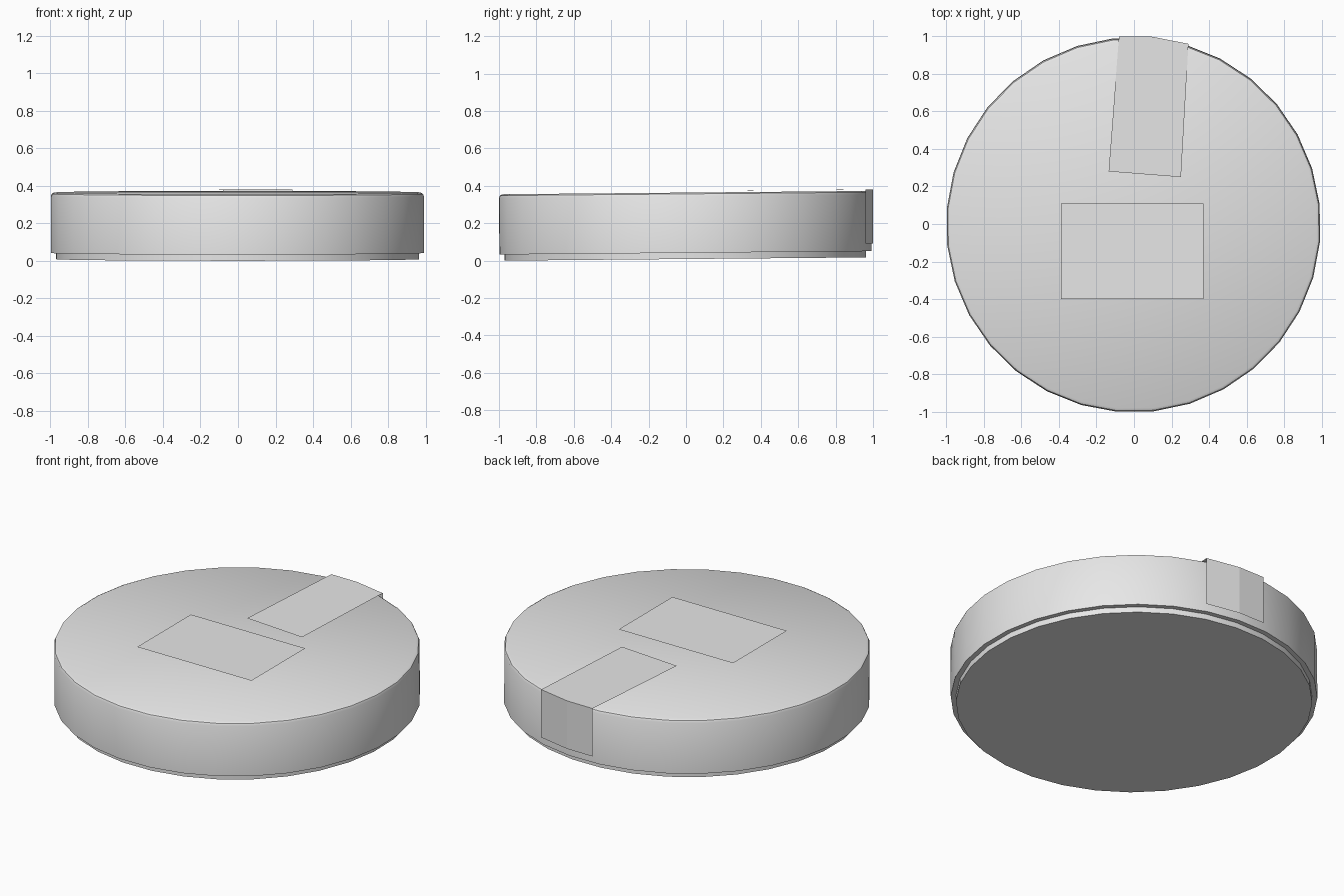
import bpy, bmesh, math
from mathutils import Matrix

cube = bpy.data.objects.get("Cube")
if cube:
    bpy.data.objects.remove(cube, do_unlink=True)

grey = bpy.data.materials.new("light grey")
grey.use_nodes = True
colour = (0.8, 0.8, 0.8, 1)
grey.diffuse_color = colour
grey.node_tree.nodes["Principled BSDF"].inputs["Base Color"].default_value = colour

SIDES = 32
TILT = 0.009


def add_object(name, bm):
    mesh = bpy.data.meshes.new(name)
    bm.to_mesh(mesh)
    bm.free()
    mesh.materials.append(grey)
    obj = bpy.data.objects.new(name, mesh)
    bpy.context.collection.objects.link(obj)
    return obj


def lathe(name, profile, turn):
    """Closed solid made of stacked rings, from (radius, height) pairs."""
    bm = bmesh.new()
    rings = []
    for radius, height in profile:
        angles = [turn + math.tau * i / SIDES for i in range(SIDES)]
        rings.append([bm.verts.new((radius * math.cos(a), radius * math.sin(a), height))
                      for a in angles])
    for low, high in zip(rings, rings[1:]):
        for i in range(SIDES):
            j = (i + 1) % SIDES
            bm.faces.new((low[i], low[j], high[j], high[i]))
    bm.faces.new(rings[0][::-1])
    bm.faces.new(rings[-1])
    return add_object(name, bm)


def sheet(name, polygons):
    """Thin paper sheet made of flat polygons."""
    bm = bmesh.new()
    for points in polygons:
        bm.faces.new([bm.verts.new(p) for p in points])
    bmesh.ops.remove_doubles(bm, verts=bm.verts, dist=0.0001)
    return add_object(name, bm)


# Round tin with a recessed foot and a softened top rim, leaning slightly forward
tin = lathe("tin_body", [(0.97, 0), (0.97, 0.033), (0.998, 0.033), (0.998, 0.335),
                         (0.992, 0.348), (0.979, 0.355)], math.radians(-5))
tin.data.transform(Matrix.Translation((-0.003, -0.003, 0.0088))
                   @ Matrix.Rotation(TILT, 4, "X"))
bpy.context.view_layer.objects.active = tin
tin.select_set(True)
bpy.ops.object.shade_smooth_by_angle(angle=math.radians(30))

# Rectangular label on the lid
z = 0.395
sheet("lid_label", [[(-0.39, -0.4, z), (0.37, -0.4, z), (0.37, 0.11, z), (-0.39, 0.11, z)]])

# Seal strip that runs over the back edge and down the wall
rim = [(0.29, 0.96), (0.09, 0.999), (-0.08, 1.0)]
top, bottom = 0.38, 0.092
strip = [[(-0.135, 0.28, 0.376), (0.25, 0.25, 0.376)] + [(x, y, top) for x, y in rim]]
for (ax, ay), (bx, by) in zip(rim, rim[1:]):
    strip.append([(ax, ay, top), (ax, ay, bottom), (bx, by, bottom), (bx, by, top)])
seal = sheet("seal_strip", strip)
bm = bmesh.new()
bm.from_mesh(seal.data)
bmesh.ops.recalc_face_normals(bm, faces=bm.faces)
if max(bm.faces, key=lambda f: f.calc_center_median().z).normal.z < 0:
    bmesh.ops.reverse_faces(bm, faces=bm.faces)
bm.to_mesh(seal.data)
bm.free()
